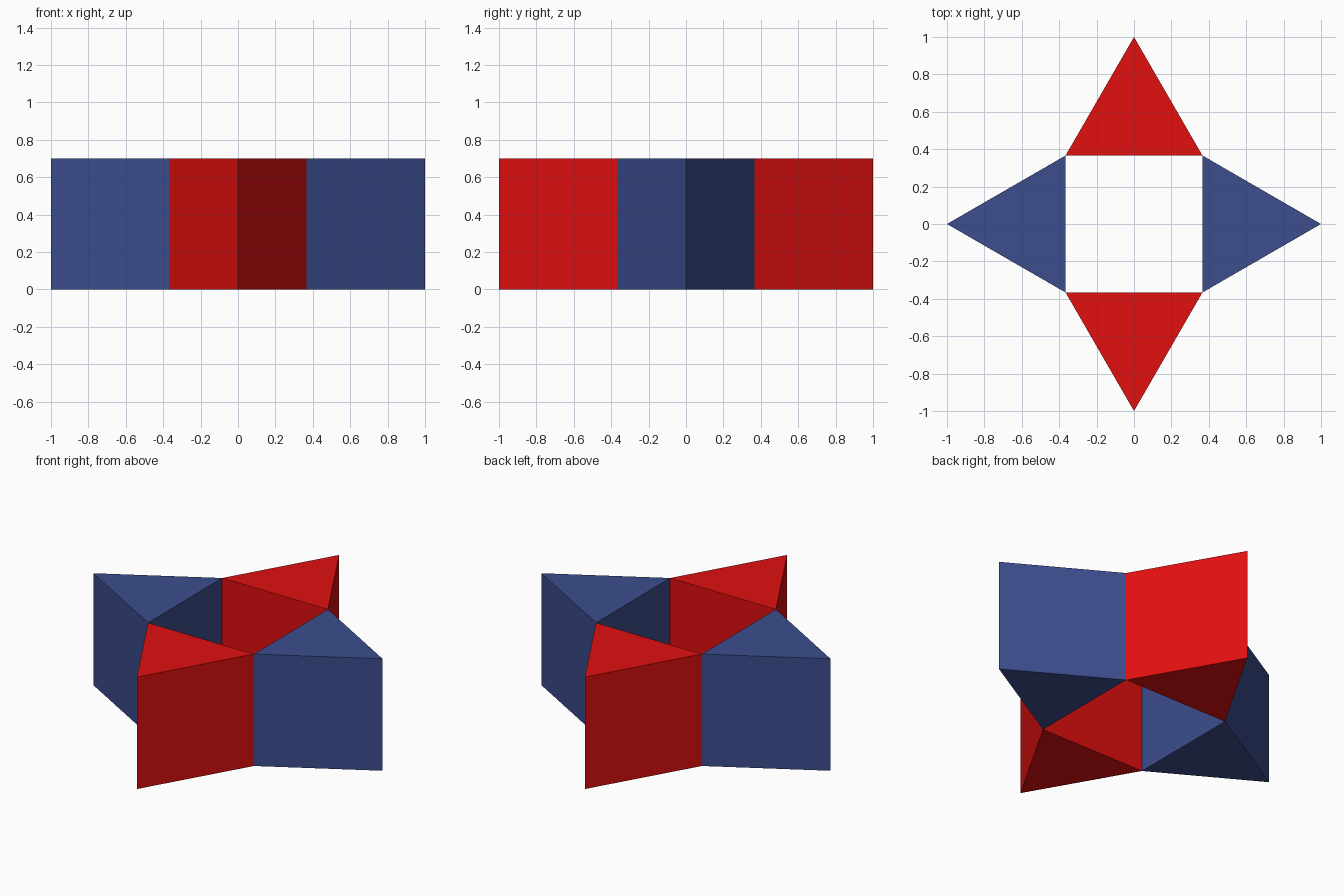
import bpy, bmesh, math
from mathutils import Matrix

if "Cube" in bpy.data.objects:
    bpy.data.objects.remove(bpy.data.objects["Cube"])

HEIGHT = 0.70
HALF = 1 / (1 + math.sqrt(3))  # half the side of the open square (equilateral points)


def material(name, colour):
    mat = bpy.data.materials.new(name)
    mat.diffuse_color = (*colour, 1)
    mat.use_nodes = True
    mat.node_tree.nodes["Principled BSDF"].inputs["Base Color"].default_value = mat.diffuse_color
    return mat


red = material("red", (0.75, 0.005, 0.005))
blue = material("blue", (0.045, 0.074, 0.27))


def star_point(name, angle, mat):
    """Triangular prism whose tip points along the given direction."""
    bm = bmesh.new()
    base = [bm.verts.new(p) for p in ((HALF, -HALF, 0), (1, 0, 0), (HALF, HALF, 0))]
    face = bm.faces.new(base)
    top = bmesh.ops.extrude_face_region(bm, geom=[face], use_keep_orig=True)
    verts = [g for g in top["geom"] if isinstance(g, bmesh.types.BMVert)]
    bmesh.ops.translate(bm, verts=verts, vec=(0, 0, HEIGHT))
    bmesh.ops.rotate(bm, verts=bm.verts, cent=(0, 0, 0),
                     matrix=Matrix.Rotation(angle, 3, "Z"))
    bmesh.ops.recalc_face_normals(bm, faces=bm.faces)
    mesh = bpy.data.meshes.new(name)
    bm.to_mesh(mesh)
    bm.free()
    mesh.materials.append(mat)
    obj = bpy.data.objects.new(name, mesh)
    bpy.context.collection.objects.link(obj)


# Four prisms around an open square, alternating colours
for i, side in enumerate(("right", "back", "left", "front")):
    star_point(f"{side}_star_point", i * math.pi / 2, red if i % 2 else blue)
